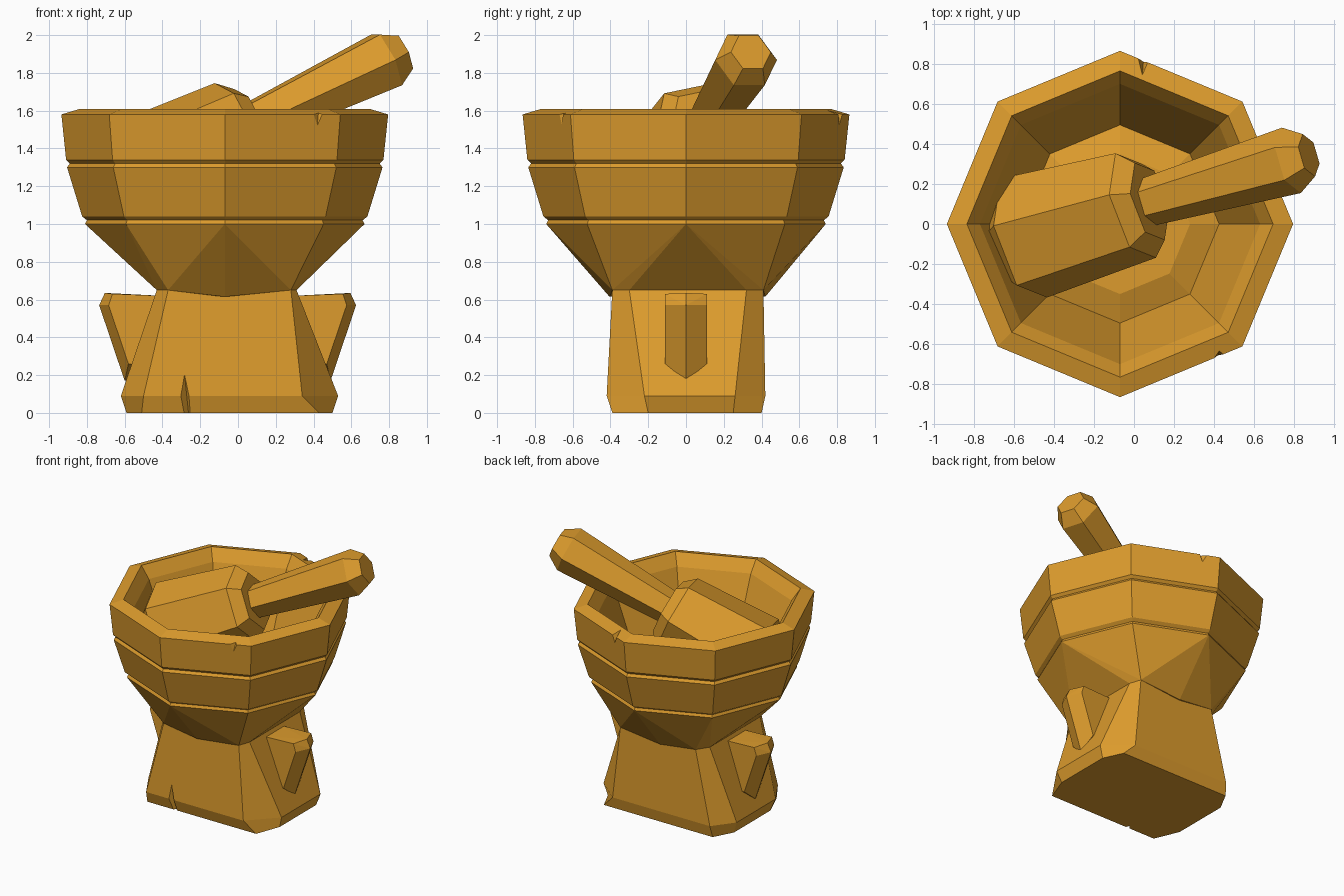
import bpy, bmesh
from math import cos, sin, pi, radians
from mathutils import Vector

cube = bpy.data.objects.get("Cube")
if cube:
    bpy.data.objects.remove(cube)

wood = bpy.data.materials.new("golden_wood")
wood.use_nodes = True
colour = (0.72, 0.33, 0.026, 1)
wood.diffuse_color = colour
wood.node_tree.nodes["Principled BSDF"].inputs["Base Color"].default_value = colour


def finish(name, bm):
    mesh = bpy.data.meshes.new(name)
    bm.to_mesh(mesh)
    bm.free()
    mesh.materials.append(wood)
    obj = bpy.data.objects.new(name, mesh)
    bpy.context.collection.objects.link(obj)
    return obj


def loft(name, rings):
    """Skin a stack of equal-sized rings and cap both ends."""
    bm = bmesh.new()
    loops = [[bm.verts.new(p) for p in ring] for ring in rings]
    for a, b in zip(loops, loops[1:]):
        for i in range(len(a)):
            j = (i + 1) % len(a)
            bm.faces.new((a[i], a[j], b[j], b[i]))
    bm.faces.new(loops[0])
    bm.faces.new(loops[-1])
    bmesh.ops.recalc_face_normals(bm, faces=bm.faces)
    return finish(name, bm)


def hull(name, points, open_top=False):
    """Wrap points in a convex solid, optionally without its lid."""
    bm = bmesh.new()
    for p in points:
        bm.verts.new(p)
    bmesh.ops.convex_hull(bm, input=bm.verts)
    bmesh.ops.recalc_face_normals(bm, faces=bm.faces)
    bmesh.ops.dissolve_limit(bm, angle_limit=0.02, verts=bm.verts, edges=bm.edges)
    if open_top:
        lid = [f for f in bm.faces if f.normal.z > 0.9]
        bmesh.ops.delete(bm, geom=lid, context='FACES')
    return finish(name, bm)


def chip(target, points):
    """Cut a small wedge out of a part."""
    cutter = hull("chip_cutter", points)
    cutter.hide_render = True
    mod = target.modifiers.new("chip", 'BOOLEAN')
    mod.operation = 'DIFFERENCE'
    mod.solver = 'EXACT'
    mod.object = cutter
    bpy.context.view_layer.objects.active = target
    bpy.ops.object.modifier_apply(modifier=mod.name)
    bpy.data.objects.remove(cutter)


def octagon(r, z):
    return [(-0.07 + r * cos(i * pi / 4), r * sin(i * pi / 4), z) for i in range(8)]


# Bowl: eight-sided profile (radius, height), outside up then inside down
profile = [(0.45, 0.88), (0.74, 1.0), (0.73, 1.02), (0.755, 1.04),
           (0.835, 1.3), (0.82, 1.32), (0.84, 1.34), (0.865, 1.58),
           (0.765, 1.61), (0.70, 1.52), (0.495, 0.98), (0.35, 1.03)]
bowl = loft("bowl", [octagon(r, z) for r, z in profile])
chip(bowl, [(0.30, -0.80, 1.63), (0.54, -0.70, 1.63), (0.41, -0.69, 1.42), (0.43, -0.62, 1.63)])
chip(bowl, [(-0.03, 0.92, 1.63), (0.13, 0.88, 1.63), (0.05, 0.85, 1.48), (0.04, 0.72, 1.63)])


# Base: block with cut corners, flaring downwards
def block_ring(z, x0, x1, fx0, fx1, y0, y1, sy0, sy1):
    return [(fx0, y0, z), (fx1, y0, z), (x1, sy0, z), (x1, sy1, z),
            (fx1, y1, z), (fx0, y1, z), (x0, sy1, z), (x0, sy0, z)]


base_top = block_ring(0.65, -0.43, 0.31, -0.37, 0.28, -0.39, 0.41, -0.30, 0.32)
base = loft("base", [
    block_ring(0, -0.59, 0.50, -0.51, 0.43, -0.39, 0.40, -0.20, 0.25),
    block_ring(0.09, -0.62, 0.53, -0.50, 0.34, -0.42, 0.42, -0.22, 0.26),
    base_top])
chip(base, [(-0.39, -0.50, -0.02), (-0.21, -0.50, -0.02),
            (-0.29, -0.43, 0.27), (-0.26, -0.36, -0.02)])

# Faceted underside joining the bowl to the base
hull("bowl_underside", octagon(0.74, 1.0) + base_top +
     [(-0.07, -0.405, 0.615), (-0.07, 0.42, 0.615)], open_top=True)

# Side lugs: ridged wedges mirrored about the base centre
for side, name in ((1, "left_lug"), (-1, "right_lug")):
    points = [(0.65, 0, 0.635), (0.68, 0, 0.57), (0.545, 0, 0.17)]
    for y in (-0.11, 0.11):
        points += [(0.35, y, 0.62), (0.61, y, 0.63), (0.63, y, 0.57),
                   (0.525, y, 0.26), (0.35, y, 0.26)]
    hull(name, [(-0.055 + side * x, y, z) for x, y, z in points])

# Pestle: hexagonal rings placed along a leaning axis
origin = Vector((0, 0.09, 1.495))
axis = Vector((1, 0.29, 0.475)).normalized()
across = Vector((0, 0, 1)).cross(axis).normalized()
up = axis.cross(across)


def hex_ring(t, r, turn):
    angles = [radians(turn + 60 * i) for i in range(6)]
    return [origin + axis * t + (up * cos(a) + across * sin(a)) * r for a in angles]


loft("pestle_head", [hex_ring(t, r, 18) for t, r in
                     ((-0.70, 0.25), (-0.63, 0.325), (0.01, 0.285), (0.09, 0.21))])
loft("pestle_handle", [hex_ring(t, r, 30) for t, r in
                       ((-0.1, 0.115), (0.05, 0.12), (0.90, 0.17), (1.0, 0.11))])
